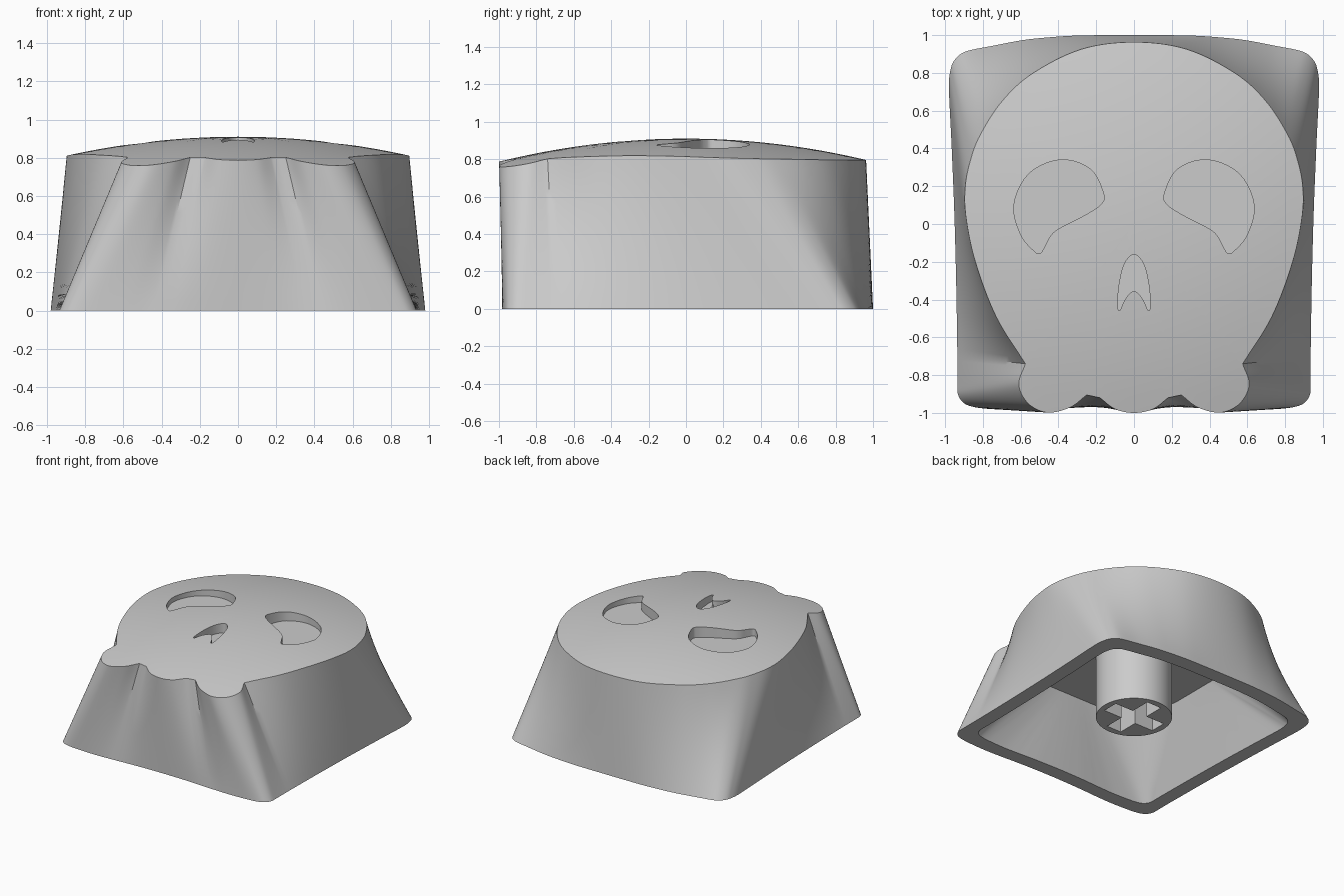
import bpy, bmesh
from mathutils import Vector

cube = bpy.data.objects.get("Cube")
if cube:
    bpy.data.objects.remove(cube, do_unlink=True)

# Single flat colour
grey = bpy.data.materials.new("plain_grey")
grey.use_nodes = True
grey.diffuse_color = (0.6, 0.6, 0.6, 1)
grey.node_tree.nodes["Principled BSDF"].inputs["Base Color"].default_value = (0.6, 0.6, 0.6, 1)


def slope(a, b, tight):
    """Curve tangent; the tight form never overshoots, for small corners."""
    if not tight:
        return (a + b) / 2
    return 2 * a * b / (a + b) if a * b > 0 else 0


def spline(points, n, before, after):
    """Smooth samples through points; components past the second are tight."""
    p = [before] + list(points) + [after]
    out = []
    for i in range(1, len(p) - 2):
        for k in range(n):
            t = k / n
            sample = []
            for c in range(len(p[i])):
                v = [q[c] for q in p[i - 1:i + 3]]
                d = [v[1] - v[0], v[2] - v[1], v[3] - v[2]]
                m0, m1 = slope(d[0], d[1], c > 1), slope(d[1], d[2], c > 1)
                sample.append(v[1] + t * m0 + t * t * (3 * d[1] - 2 * m0 - m1)
                              + t ** 3 * (m0 + m1 - 2 * d[1]))
            out.append(tuple(sample))
    return out


def flip(p):
    return tuple(-v if i % 2 == 0 else v for i, v in enumerate(p))


def ghost(end, near):
    """Neighbour beyond an end: mirrored on the centre line, else extended."""
    return flip(near) if end[0] == 0 else tuple(2 * a - b for a, b in zip(end, near))


def open_curve(points, n):
    return spline(points, n, ghost(points[0], points[1]), ghost(points[-1], points[-2]))


def closed_curve(points, n):
    return spline(list(points) + [points[0]], n, points[-1], points[1])


def dome(x, y):
    return 0.91 - 0.123 * (x * x + y * y)


def make_object(name, bm):
    bmesh.ops.recalc_face_normals(bm, faces=bm.faces)
    mesh = bpy.data.meshes.new(name)
    bm.to_mesh(mesh)
    bm.free()
    mesh.materials.append(grey)
    obj = bpy.data.objects.new(name, mesh)
    bpy.context.collection.objects.link(obj)
    return obj


def prism(name, outline, z0, z1):
    bm = bmesh.new()
    low = [bm.verts.new((x, y, z0)) for x, y in outline]
    high = [bm.verts.new((x, y, z1)) for x, y in outline]
    bm.faces.new(low)
    bm.faces.new(high)
    for i in range(len(low)):
        bm.faces.new((low[i - 1], low[i], high[i], high[i - 1]))
    return make_object(name, bm)


def cut(obj, cutters):
    bpy.context.view_layer.objects.active = obj
    for cutter in cutters:
        cutter.hide_render = True
        mod = obj.modifiers.new("cut", 'BOOLEAN')
        mod.operation = 'DIFFERENCE'
        mod.solver = 'EXACT'
        mod.object = cutter
        bpy.ops.object.modifier_apply(modifier=mod.name)
        bpy.data.objects.remove(cutter, do_unlink=True)


def smooth(obj):
    bpy.ops.object.select_all(action='DESELECT')
    obj.select_set(True)
    bpy.context.view_layer.objects.active = obj
    bpy.ops.object.shade_smooth_by_angle(angle=0.52)


# Half outline: skull x, y paired with foot x, y, split at the sharp notches
centre_tooth = [(0, -1, 0, -.965), (.1, -.98, .2, -.968), (.18, -.92, .36, -.975)]
side_tooth = [(.25, -.905, .44, -.98), (.34, -.972, .6, -.985), (.46, -.998, .78, -.978),
              (.56, -.95, .89, -.955), (.61, -.85, .935, -.88), (.575, -.74, .935, -.7)]
cranium = [side_tooth[-1], (.73, -.49, .94, -.38), (.84, -.2, .95, .02),
           (.89, .04, .965, .4), (.893, .2, .98, .73), (.865, .34, .968, .83),
           (.815, .47, .91, .905), (.7, .648, .74, .945), (.54, .795, .52, .982),
           (.28, .925, .25, .999), (0, .963, 0, 1)]
notch = [centre_tooth[-1], side_tooth[0]]
half = (open_curve(centre_tooth, 8) + open_curve(notch, 2)
        + open_curve(side_tooth, 7) + open_curve(cranium, 8) + [cranium[-1]])
pairs = half + [flip(p) for p in reversed(half[1:-1])]
skull = [Vector((x, y, dome(x, y))) for x, y, _, _ in pairs]
foot = [Vector((x, y, 0)) for _, _, x, y in pairs]


def ceiling_point(p):
    """Shrink the foot to a soft square: corners become wide arcs."""
    core = Vector([max(-0.83, min(0.83, v)) for v in p])
    return core * 0.23 + (p - core).normalized() * 0.45 + Vector((0, -0.06, 0.56))


# Cavity: inner foot edge blending to the soft square ceiling
rim = [p * 0.88 for p in foot]
ceiling = [ceiling_point(p) for p in foot]


def blend(a, b, steps):
    return [[p.lerp(q, i / steps) for p, q in zip(a, b)] for i in range(steps + 1)]


# Shell: domed cap, outer wall, bottom rim, inner wall, ceiling
rings = []
for i in range(1, 12):
    s = i / 12
    rings.append([(p.x * s, p.y * s, dome(p.x * s, p.y * s)) for p in skull])
rings += blend(skull, foot, 14) + blend(rim, ceiling, 8)

bm = bmesh.new()
loops = [[bm.verts.new(p) for p in ring] for ring in rings]
peak = bm.verts.new((0, 0, dome(0, 0)))
for i in range(len(skull)):
    bm.faces.new((peak, loops[0][i - 1], loops[0][i]))
    for a, b in zip(loops, loops[1:]):
        bm.faces.new((a[i - 1], b[i - 1], b[i], a[i]))
bm.faces.new(loops[-1])
shell = make_object("keycap_shell", bm)

# Engraved eyes and nose
eye = closed_curve([(.39, .34), (.23, .29), (.16, .155), (.18, .1), (.255, .05),
                    (.39, -.02), (.44, -.06), (.472, -.118), (.497, -.155),
                    (.53, -.142), (.6, -.055), (.636, .1), (.557, .266)], 5)
nose_half = [(0, -.16), (.05, -.21), (.078, -.32), (.086, -.43), (.075, -.457),
             (.045, -.395), (0, -.355)]
nose = closed_curve(nose_half + [flip(p) for p in reversed(nose_half[1:-1])], 5)
cut(shell, [prism("left_eye_cutter", eye, 0.82, 1.2),
            prism("right_eye_cutter", [flip(p) for p in eye], 0.82, 1.2),
            prism("nose_cutter", nose, 0.83, 1.2)])
smooth(shell)

# Mounting stem with a cross-shaped socket
bm = bmesh.new()
bmesh.ops.create_cone(bm, cap_ends=True, segments=64, radius1=0.28, radius2=0.28, depth=0.52)
bmesh.ops.translate(bm, verts=bm.verts, vec=(0, 0, 0.33))
stem = make_object("stem", bm)
arm, w = 0.23, 0.065
quarter = [Vector((arm, -w)), Vector((arm, w)), Vector((w, w))]
cross = []
for _ in range(4):
    cross += [tuple(p) for p in quarter]
    quarter = [Vector((-p.y, p.x)) for p in quarter]
cut(stem, [prism("socket_cutter", cross, -0.1, 0.5)])
smooth(stem)
